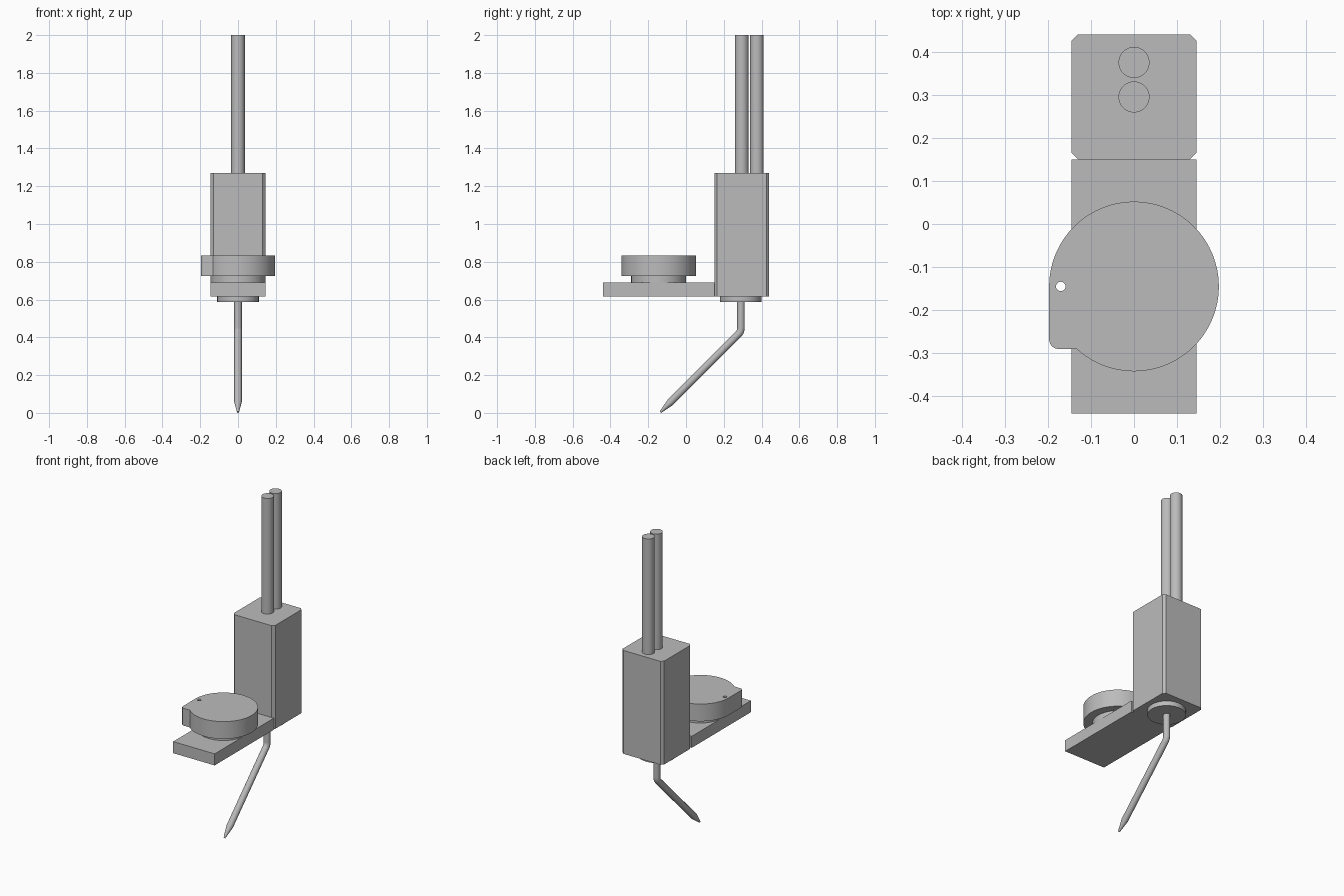
import bpy, bmesh, math
from math import sin, cos, pi, radians

if "Cube" in bpy.data.objects:
    bpy.data.objects.remove(bpy.data.objects["Cube"], do_unlink=True)

grey = bpy.data.materials.new("plain grey")
grey.use_nodes = True
colour = (0.5, 0.5, 0.5, 1)
grey.diffuse_color = colour
for node in grey.node_tree.nodes:
    if node.type == 'BSDF_PRINCIPLED':
        node.inputs["Base Color"].default_value = colour


def finish(obj, smooth=False):
    """Give the part its material and shading."""
    obj.data.materials.clear()
    obj.data.materials.append(grey)
    if smooth:
        bpy.ops.object.select_all(action='DESELECT')
        obj.select_set(True)
        bpy.context.view_layer.objects.active = obj
        bpy.ops.object.shade_smooth_by_angle(angle=radians(30))
    return obj


def prism(name, outline, z0, z1, smooth=False):
    """Extrude a closed xy outline from z0 to z1."""
    bm = bmesh.new()
    base = bm.faces.new([bm.verts.new((x, y, z0)) for x, y in outline])
    top = bmesh.ops.extrude_face_region(bm, geom=[base])["geom"]
    bmesh.ops.translate(bm, vec=(0, 0, z1 - z0),
                        verts=[v for v in top if isinstance(v, bmesh.types.BMVert)])
    bmesh.ops.recalc_face_normals(bm, faces=bm.faces)
    mesh = bpy.data.meshes.new(name)
    bm.to_mesh(mesh)
    bm.free()
    obj = bpy.data.objects.new(name, mesh)
    bpy.context.collection.objects.link(obj)
    return finish(obj, smooth)


def arc(cx, cy, r, a0, a1, n):
    """Points along an arc, angles in degrees, both ends included."""
    angles = [radians(a0 + (a1 - a0) * i / n) for i in range(n + 1)]
    return [(cx + r * cos(a), cy + r * sin(a)) for a in angles]


def disc(name, y, r, z0, z1, sides=64):
    return prism(name, arc(0, y, r, 0, 360, sides)[:-1], z0, z1, True)


# Upright housing with chamfered vertical corners
W, C = 0.145, 0.015
BODY_Y = 0.295
corners = []
for sx, sy in ((1, 1), (-1, 1), (-1, -1), (1, -1)):
    pair = [(sx * W, BODY_Y + sy * (W - C)), (sx * (W - C), BODY_Y + sy * W)]
    corners += pair if sx * sy > 0 else pair[::-1]
prism("housing", corners, 0.617, 1.27)

# Flat mounting arm
prism("mounting_arm", [(-W, -0.44), (W, -0.44), (W, 0.15), (-W, 0.15)], 0.617, 0.69)

# Twin rods on top and the collar underneath
disc("front_rod", 0.295, 0.036, 1.27, 2.0, 40)
disc("rear_rod", 0.375, 0.036, 1.27, 2.0, 40)
disc("collar", 0.29, 0.11, 0.587, 0.617)

# Knob on a narrower neck, with a rounded lug at its side
KY, KR = -0.145, 0.197
disc("knob_neck", KY, 0.145, 0.69, 0.725)
lug_depth, lug_round = 0.145, 0.022
start = -180 + math.degrees(math.asin(lug_depth / KR))
start = -180 + (start + 180)
outline = arc(0, KY, KR, start, 180, 80)
outline += arc(-KR + lug_round, KY - lug_depth + lug_round, lug_round, 180, 270, 8)
knob = prism("knob", outline, 0.725, 0.834, True)

# Small hole through the lug
cutter = prism("hole_cutter", arc(-0.17, KY, 0.011, 0, 360, 20)[:-1], 0.6, 0.95)
cutter.hide_render = True
cut = knob.modifiers.new("hole", 'BOOLEAN')
cut.operation = 'DIFFERENCE'
cut.solver = 'EXACT'
cut.object = cutter
bpy.context.view_layer.objects.active = knob
bpy.ops.object.modifier_apply(modifier=cut.name)
bpy.data.objects.remove(cutter, do_unlink=True)

# Bent probe with a tapered tip, swept along a path in the yz plane
path = [(0.291, 0.6, 1)]
path += [(y, z, 1) for y, z in arc(0.241, 0.451, 0.05, 0, -45, 8)]
path += [(-0.082, 0.057, 1), (-0.135, 0.004, 0.28)]
curve = bpy.data.curves.new("probe_path", 'CURVE')
curve.dimensions = '3D'
curve.bevel_depth = 0.02
curve.bevel_resolution = 6
curve.use_fill_caps = True
spline = curve.splines.new('POLY')
spline.points.add(len(path) - 1)
for point, (y, z, r) in zip(spline.points, path):
    point.co = (0, y, z, 1)
    point.radius = r
path_obj = bpy.data.objects.new("probe_path", curve)
bpy.context.collection.objects.link(path_obj)
graph = bpy.context.evaluated_depsgraph_get()
mesh = bpy.data.meshes.new_from_object(path_obj.evaluated_get(graph))
bpy.data.objects.remove(path_obj, do_unlink=True)
probe = bpy.data.objects.new("probe", mesh)
bpy.context.collection.objects.link(probe)
finish(probe, True)
